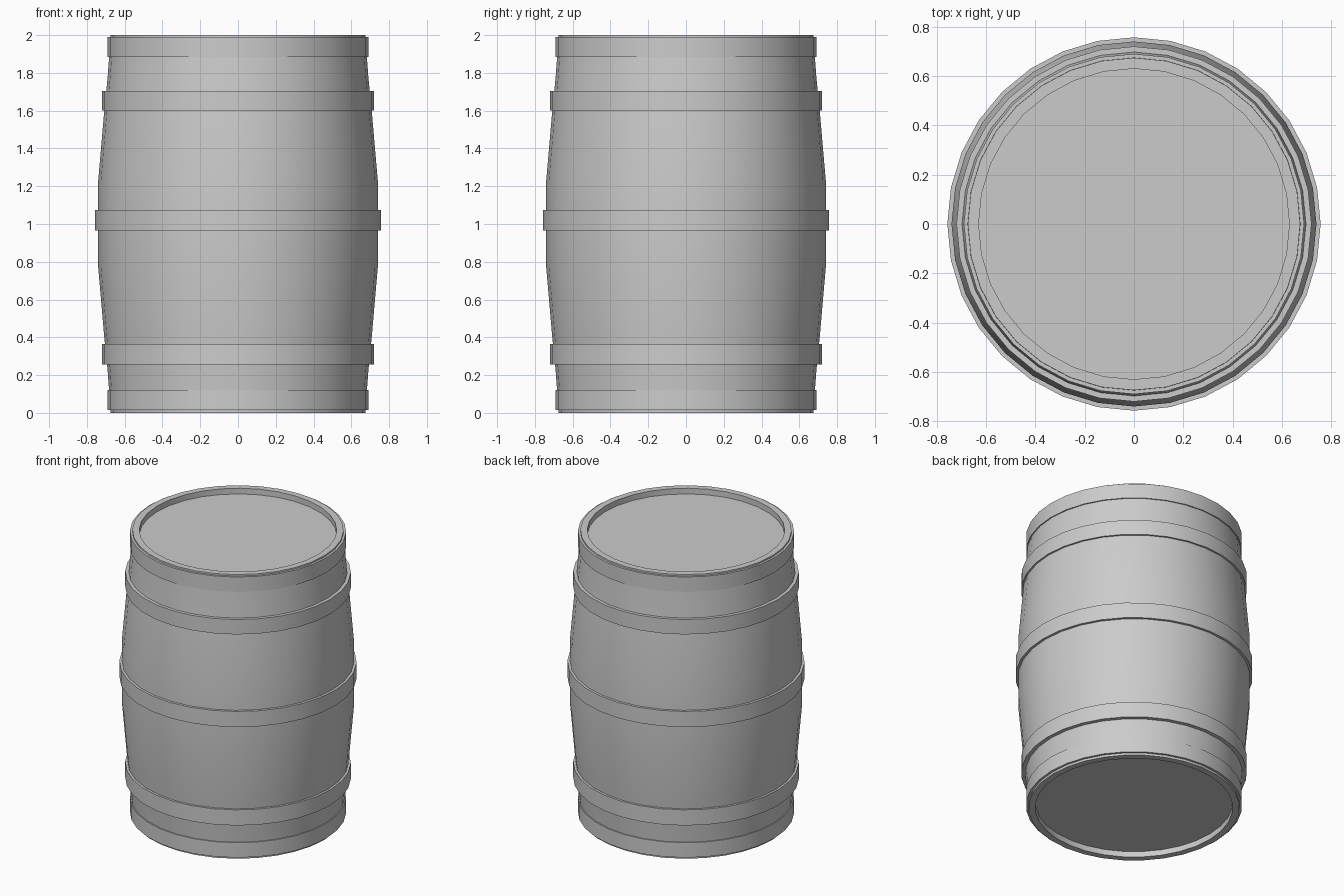
import bpy, math

if "Cube" in bpy.data.objects:
    bpy.data.objects.remove(bpy.data.objects["Cube"])

SIDES = 32


def lathe(name, profile, closed=False):
    """Revolve an (r, z) profile about z; points with r = 0 become a pole."""
    verts, rings, faces = [], [], []
    for r, z in profile:
        start = len(verts)
        count = 1 if r == 0 else SIDES
        for i in range(count):
            a = 2 * math.pi * i / SIDES
            verts.append((r * math.cos(a), r * math.sin(a), z))
        rings.append([start + i % count for i in range(SIDES)])
    pairs = list(zip(rings, rings[1:]))
    if closed:
        pairs.append((rings[-1], rings[0]))
    for low, high in pairs:
        for i in range(SIDES):
            j = (i + 1) % SIDES
            quad = [low[i], low[j], high[j], high[i]]
            faces.append(list(dict.fromkeys(quad)))
    mesh = bpy.data.meshes.new(name)
    mesh.from_pydata(verts, [], faces)
    obj = bpy.data.objects.new(name, mesh)
    bpy.context.collection.objects.link(obj)
    bpy.ops.object.select_all(action='DESELECT')
    obj.select_set(True)
    bpy.context.view_layer.objects.active = obj
    bpy.ops.object.shade_smooth_by_angle(angle=math.radians(30))
    return obj


# Bulging staves with a flat rim and a recessed head at each end
half = [(0.74, 0.23), (0.708, 0.6), (0.69, 0.78), (0.674, 1.0),
        (0.63, 1.0), (0.63, 0.96), (0, 0.96)]
profile = [(r, 1 - h) for r, h in reversed(half)] + [(r, 1 + h) for r, h in half]
lathe("barrel_body", profile)

# Metal hoops: outer radius, inner radius, bottom, top
hoops = {
    "bottom_hoop": (0.69, 0.66, 0.015, 0.12),
    "lower_hoop": (0.72, 0.68, 0.255, 0.365),
    "middle_hoop": (0.757, 0.725, 0.965, 1.075),
    "upper_hoop": (0.72, 0.68, 1.6, 1.705),
    "top_hoop": (0.69, 0.66, 1.885, 1.99),
}
for name, (outer, inner, z0, z1) in hoops.items():
    lathe(name, [(inner, z0), (outer, z0), (outer, z1), (inner, z1)], closed=True)
